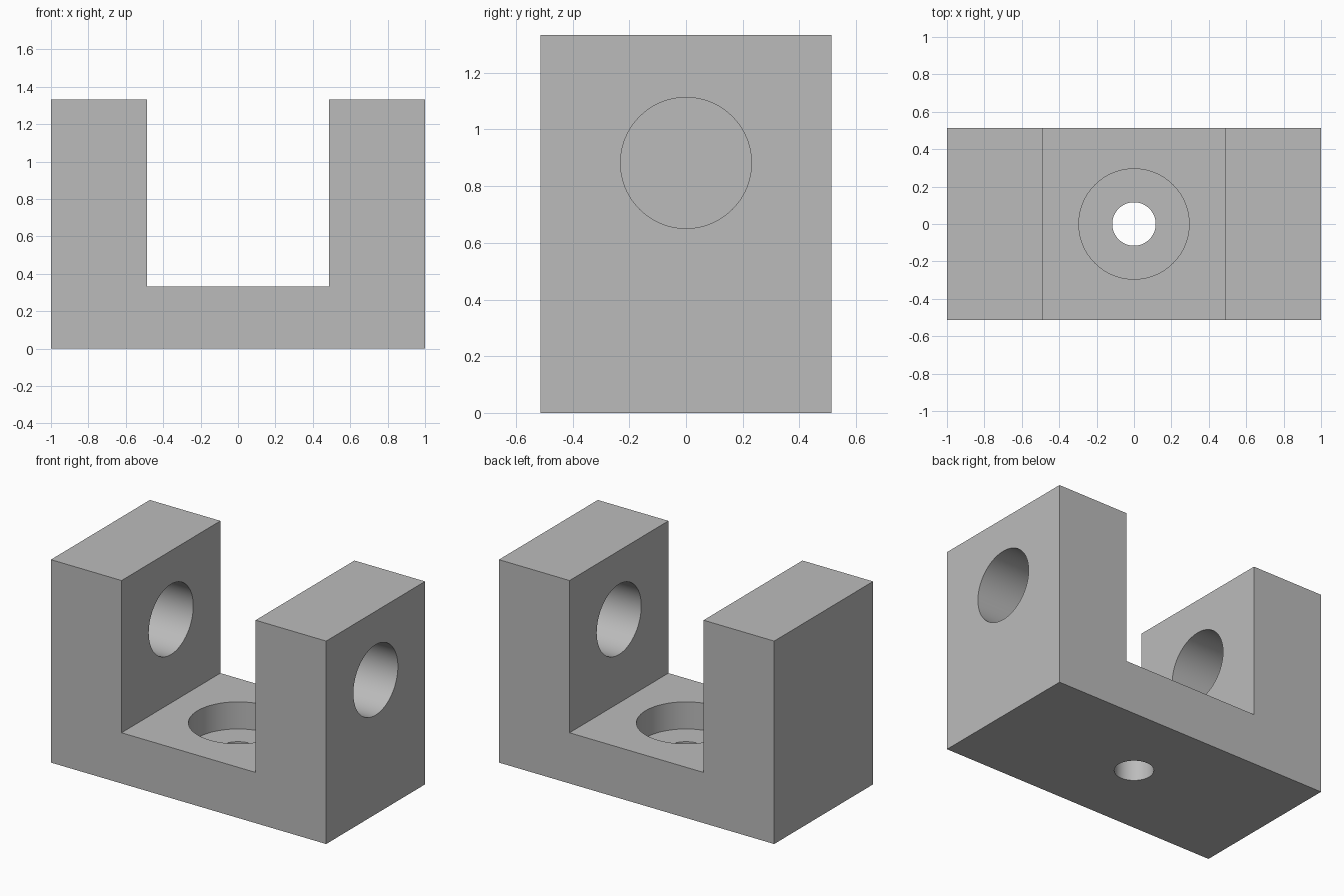
import bpy, bmesh, math
from mathutils import Matrix, Vector

cube = bpy.data.objects.get("Cube")
if cube:
    bpy.data.objects.remove(cube, do_unlink=True)

# Material
grey = bpy.data.materials.new("plain_grey")
grey.use_nodes = True
colour = (0.5, 0.5, 0.5, 1)
grey.diffuse_color = colour
grey.node_tree.nodes["Principled BSDF"].inputs["Base Color"].default_value = colour

# Main dimensions
HALF_DEPTH, HEIGHT, BASE, GAP = 0.513, 1.333, 0.333, 0.487
PIN_Z, PIN_R = 0.882, 0.231


def make_object(name, bm):
    bmesh.ops.recalc_face_normals(bm, faces=bm.faces)
    mesh = bpy.data.meshes.new(name)
    bm.to_mesh(mesh)
    bm.free()
    mesh.materials.append(grey)
    obj = bpy.data.objects.new(name, mesh)
    bpy.context.collection.objects.link(obj)
    return obj


def drill(target, name, start, end, radius):
    """Cut a round hole in the target from start to end."""
    start, end = Vector(start), Vector(end)
    axis = end - start
    turn = axis.to_track_quat('Z', 'Y').to_matrix().to_4x4()
    bm = bmesh.new()
    bmesh.ops.create_cone(bm, cap_ends=True, segments=96, radius1=radius,
                          radius2=radius, depth=axis.length,
                          matrix=Matrix.Translation((start + end) / 2) @ turn)
    cutter = make_object(name, bm)
    cutter.hide_render = True
    mod = target.modifiers.new(name, 'BOOLEAN')
    mod.operation, mod.solver, mod.object = 'DIFFERENCE', 'EXACT', cutter
    bpy.context.view_layer.objects.active = target
    bpy.ops.object.modifier_apply(modifier=name)
    bpy.data.objects.remove(cutter, do_unlink=True)


# U-shaped bracket: profile extruded from front to back
half = [(1, 0), (1, HEIGHT), (GAP, HEIGHT), (GAP, BASE)]
profile = half + [(-x, z) for x, z in reversed(half)]
bm = bmesh.new()
face = bm.faces.new([bm.verts.new((x, -HALF_DEPTH, z)) for x, z in profile])
extruded = bmesh.ops.extrude_face_region(bm, geom=[face])["geom"]
bmesh.ops.translate(bm, vec=(0, 2 * HALF_DEPTH, 0),
                    verts=[v for v in extruded if isinstance(v, bmesh.types.BMVert)])
bracket = make_object("bracket", bm)

# Pin hole through one arm, blind pin socket in the other
drill(bracket, "pin_hole", (0.3, 0, PIN_Z), (1.1, 0, PIN_Z), PIN_R)
drill(bracket, "pin_socket", (-0.3, 0, PIN_Z), (-0.897, 0, PIN_Z), PIN_R)

# Counterbored screw hole in the base
drill(bracket, "counterbore", (0, 0, 0.155), (0, 0, 0.5), 0.295)
drill(bracket, "screw_hole", (0, 0, -0.1), (0, 0, 0.25), 0.116)

# Smooth bores, sharp edges
bpy.ops.object.select_all(action='DESELECT')
bracket.select_set(True)
bpy.context.view_layer.objects.active = bracket
bpy.ops.object.shade_smooth_by_angle(angle=math.radians(30))
